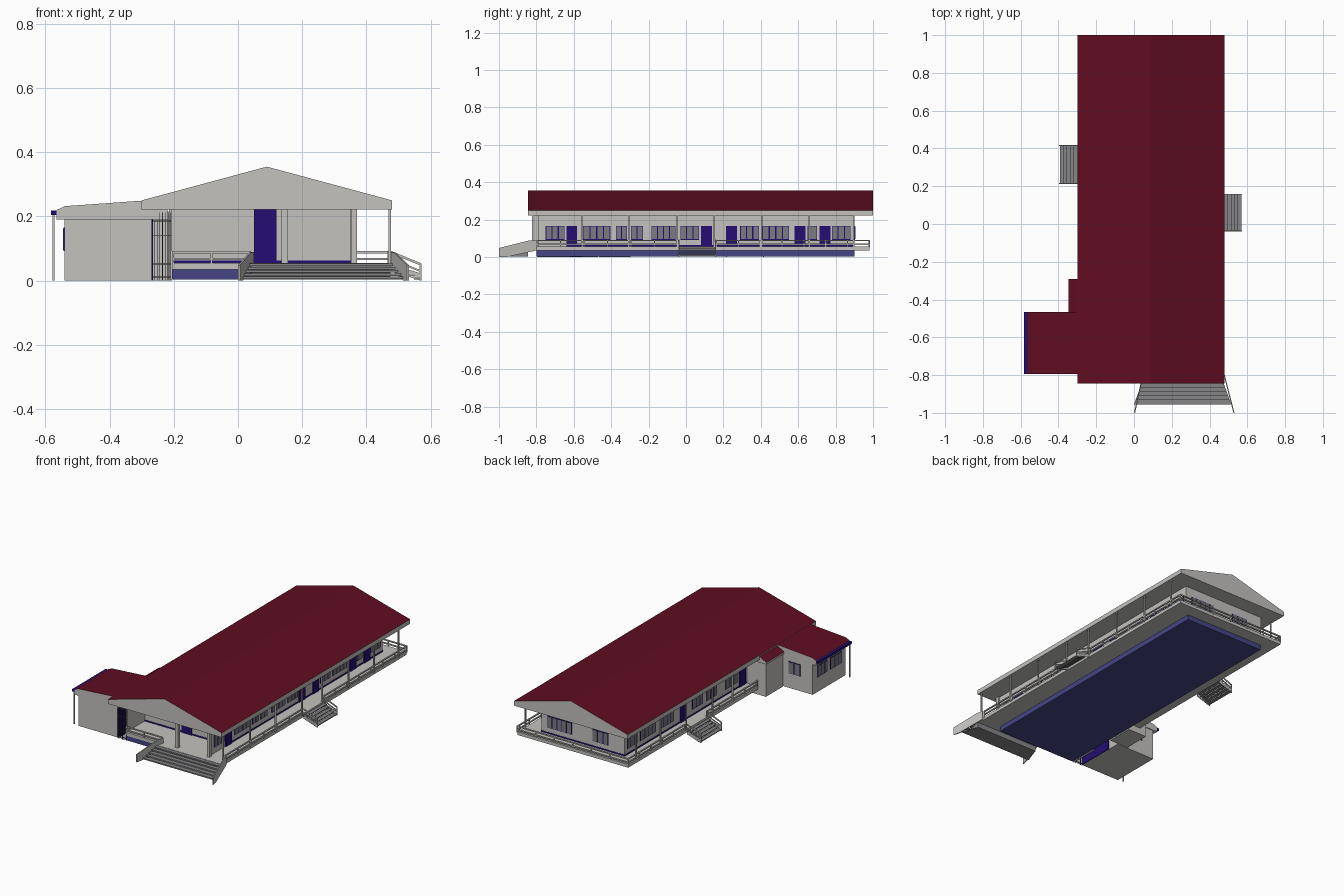
import bpy, bmesh
from mathutils import Vector

cube = bpy.data.objects.get("Cube")
if cube:
    bpy.data.objects.remove(cube)


def material(name, rgb):
    m = bpy.data.materials.new(name)
    m.use_nodes = True
    m.diffuse_color = (*rgb, 1)
    m.node_tree.nodes["Principled BSDF"].inputs["Base Color"].default_value = (*rgb, 1)
    return m


WALL = material("wall grey", (0.55, 0.54, 0.52))
RED = material("roof red", (0.115, 0.004, 0.015))
DOOR = material("door blue", (0.018, 0.004, 0.17))
BASE = material("base blue", (0.06, 0.06, 0.24))
STEP = material("step grey", (0.24, 0.24, 0.25))
GLASS = material("glass grey", (0.2, 0.2, 0.22))
IRON = material("iron dark", (0.04, 0.04, 0.045))


def finish(name, bm, *mats, rule=None):
    bmesh.ops.recalc_face_normals(bm, faces=bm.faces)
    bm.normal_update()
    if rule:
        for f in bm.faces:
            f.material_index = rule(f)
    me = bpy.data.meshes.new(name)
    bm.to_mesh(me)
    bm.free()
    for m in mats:
        me.materials.append(m)
    ob = bpy.data.objects.new(name, me)
    bpy.context.collection.objects.link(ob)
    return ob


def add_prism(bm, points, offset):
    """Extrude a closed outline along an offset."""
    face = bm.faces.new([bm.verts.new(p) for p in points])
    out = bmesh.ops.extrude_face_region(bm, geom=[face])
    top = [v for v in out["geom"] if isinstance(v, bmesh.types.BMVert)]
    bmesh.ops.translate(bm, verts=top, vec=offset)
    # keep the cap that extrusion may have left out
    if face.is_valid is False:
        bm.faces.new([v for v in bm.verts[-2 * len(points):-len(points)]])


def boxes(name, mat, *spans):
    """Each span is x0, x1, y0, y1, z0, z1."""
    bm = bmesh.new()
    for x0, x1, y0, y1, z0, z1 in spans:
        add_prism(bm, [(x0, y0, z0), (x1, y0, z0), (x1, y1, z0), (x0, y1, z0)], (0, 0, z1 - z0))
    return finish(name, bm, mat)


def prism(name, points, offset, *mats, rule=None):
    bm = bmesh.new()
    add_prism(bm, points, offset)
    return finish(name, bm, *mats, rule=rule)


def roof(name, profile, y0, y1):
    prism(name, [(x, y0, z) for x, z in profile], (0, y1 - y0, 0), WALL, RED,
          rule=lambda f: int(f.normal.z > 0.1))


def plate(axis, at, out, a, b, z0, z1, t):
    """Thin panel span on a wall; out is the side it faces."""
    lo, hi = sorted((at, at + out * t))
    return (lo, hi, a, b, z0, z1) if axis == "x" else (a, b, lo, hi, z0, z1)


def window(name, axis, at, out, a, b, z0=0.092, z1=0.165):
    boxes(name + "_frame", DOOR, plate(axis, at, out, a, b, z0, z1, 0.003))
    n = max(1, round((b - a) / 0.035))
    w = (b - a) / n
    boxes(name + "_panes", GLASS, *[plate(axis, at, out, a + i * w + 0.003, a + (i + 1) * w - 0.003,
                                          z0 + 0.003, z1 - 0.003, 0.005) for i in range(n)])


def door(name, axis, at, out, a, b, top=0.165):
    boxes(name, DOOR, plate(axis, at, out, a, b, 0.055, top, 0.006))


# Main roof, side wing roofs
roof("main_roof", [(-0.3, 0.222), (0.48, 0.222), (0.48, 0.25), (0.09, 0.355), (-0.3, 0.25)], -0.845, 1.0)
roof("wing_roof", [(-0.565, 0.19), (-0.22, 0.19), (-0.22, 0.249), (-0.3, 0.249), (-0.54, 0.232), (-0.565, 0.22)],
     -0.795, -0.465)
roof("store_roof", [(-0.348, 0.205), (-0.22, 0.205), (-0.22, 0.249), (-0.3, 0.243), (-0.348, 0.217)], -0.468, -0.29)
boxes("wing_gutter", DOOR, (-0.582, -0.565, -0.795, -0.465, 0.205, 0.218))
boxes("wing_downpipe", WALL, (-0.577, -0.571, -0.785, -0.779, 0, 0.21))

# Base, deck and walls
boxes("base", BASE, (-0.206, 0.345, -0.8, 0.9, 0.004, 0.036))
boxes("deck", WALL, (-0.206, 0.47, -0.805, 0.98, 0.035, 0.055), (-0.29, -0.206, -0.29, 0.98, 0.035, 0.055),
      (0.04, 0.47, -0.845, -0.805, 0.035, 0.055))
boxes("main_walls", WALL, (-0.21, 0.36, -0.62, 0.9, 0.05, 0.223), (0.35, 0.36, -0.79, -0.62, 0.05, 0.223),
      (-0.215, -0.205, -0.79, -0.62, 0.0, 0.223))
boxes("skirting", DOOR, (-0.212, 0.362, -0.622, 0.902, 0.055, 0.063))
boxes("wing_walls", WALL, (-0.54, -0.27, -0.79, -0.47, 0, 0.2))
boxes("store_walls", WALL, (-0.34, -0.21, -0.465, -0.297, 0, 0.215))
boxes("porch_columns", WALL, (0.135, 0.155, -0.81, -0.79, 0.055, 0.223), (0.354, 0.37, -0.81, -0.788, 0.055, 0.223))

# Barred gate beside the wing
boxes("passage_panel", DOOR, (-0.27, -0.265, -0.788, -0.55, 0.0, 0.2))
boxes("gate_bars", IRON, *[(-0.27 + i * 0.0085, -0.268 + i * 0.0085, -0.797, -0.793, 0, 0.188 if i < 3 else 0.212)
                           for i in range(8)],
      *[(-0.27, -0.208, -0.797, -0.793, z, z + 0.003) for z in (0.01, 0.05, 0.14, 0.185)])

# Windows and doors
right_windows = [(-0.75, -0.65), (-0.55, -0.405), (-0.375, -0.315), (-0.295, -0.23), (-0.185, -0.055),
                 (-0.03, 0.07), (0.29, 0.39), (0.41, 0.55), (0.65, 0.7), (0.78, 0.88)]
for i, (a, b) in enumerate(right_windows):
    window(f"east_window_{i}", "x", 0.36, 1, a, b)
for i, a in enumerate((-0.64, 0.08, 0.215, 0.58, 0.715)):
    door(f"east_door_{i}", "x", 0.36, 1, a, a + 0.058)
for i, (a, b) in enumerate([(0.78, 0.88), (0.6, 0.75), (0.42, 0.56), (0.14, 0.24), (0.0, 0.1), (-0.2, -0.08)]):
    window(f"west_window_{i}", "x", -0.21, -1, a, b)
for i, a in enumerate((0.3, -0.28)):
    door(f"west_door_{i}", "x", -0.21, -1, a, a + 0.06)
window("back_window_wide", "y", 0.9, 1, 0.153, 0.317)
window("back_window_small", "y", 0.9, 1, -0.1, 0.01)
window("wing_window_0", "x", -0.54, -1, -0.61, -0.515)
window("wing_window_1", "x", -0.54, -1, -0.75, -0.64)
window("wing_back_window", "y", -0.47, 1, -0.456, -0.375)
door("front_door", "y", -0.62, -1, 0.05, 0.12, 0.222)

# Veranda posts
post_y = (-0.82, -0.556, -0.305, -0.048, 0.15, 0.406, 0.658, 0.898)
boxes("veranda_posts", WALL, *[(x - 0.004, x + 0.004, y - 0.004, y + 0.004, 0.05, 0.225)
                               for x, ys in ((0.472, post_y), (-0.286, post_y[3:])) for y in ys])

# Railings: each run is x0, x1, y0, y1
runs = [(0.466, 0.474, -0.8, -0.04), (0.466, 0.474, 0.16, 0.984), (-0.292, 0.474, 0.976, 0.984),
        (-0.292, -0.284, 0.42, 0.984), (-0.292, -0.284, -0.29, 0.21), (-0.206, 0.04, -0.806, -0.798)]
boxes("railings", WALL, *[(*r, z, z + h) for r in runs for z, h in ((0.085, 0.007), (0.064, 0.007))])
supports = []
for x0, x1, y0, y1 in runs:
    n = max(2, round(max(x1 - x0, y1 - y0) / 0.125))
    for i in range(n + 1):
        x, y = x0 + (x1 - x0 - 0.006) * i / n, y0 + (y1 - y0 - 0.006) * i / n
        supports.append((x, x + 0.006, y, y + 0.006, 0.05, 0.088))
boxes("railing_supports", WALL, *supports)

# Flared front stairs with sloping side walls
bm = bmesh.new()
for i in range(5):
    z, ya, yb = 0.045 - i * 0.01, -0.845 - i * 0.022, -0.867 - i * 0.022
    fa, fb = i * 0.008, (i + 1) * 0.008
    add_prism(bm, [(0.04 - fa, ya, z), (0.475 + fa, ya, z), (0.475 + fb, yb, z), (0.04 - fb, yb, z)], (0, 0, 0.008))
add_prism(bm, [(0.04, -0.845, 0.003), (0.475, -0.845, 0.003), (0.51, -0.95, 0.003), (0.005, -0.95, 0.003)],
          (0, 0, 0.003))
add_prism(bm, [(0.04, -0.845, 0.003), (0.04, -0.845, 0.045), (0.04, -0.95, 0.003)], (0.435, 0, 0))
finish("front_steps", bm, STEP)
for name, top, foot in (("left", 0.475, 0.526), ("right", 0.044, 0.0)):
    outline = [(top, -0.8, 0.035), (top, -0.8, 0.09), (top, -0.845, 0.087), (foot, -0.985, 0.052),
               (foot, -1.0, 0.048), (foot, -1.0, 0.0), (foot, -0.96, 0.0)]
    # lean every point onto one flared plane
    outline = [(top + (foot - top) * (-0.8 - y) / 0.2, y, z) for _, y, z in outline]
    prism(f"front_stair_wall_{name}", outline, (0.006, 0, 0), WALL)


# Side stairs with stringers and handrails
def side_stairs(name, x, out, y0, y1):
    treads = []
    for i in range(5):
        a, b = sorted((x + out * i * 0.018, x + out * (i * 0.018 + 0.021)))
        treads.append((a, b, y0, y1, 0.044 - i * 0.01, 0.05 - i * 0.01))
    boxes(name + "_treads", STEP, *treads)
    bm = bmesh.new()
    for y in (y0, y1 - 0.005):
        for za, zb, h in ((0.03, 0.0, 0.022), (0.085, 0.046, 0.008), (0.064, 0.026, 0.006)):
            add_prism(bm, [(x, y, za), (x + out * 0.095, y, zb), (x + out * 0.095, y, zb + h), (x, y, za + h)],
                      (0, 0.005, 0))
        add_prism(bm, [(x + out * 0.09, y, 0), (x + out * 0.096, y, 0), (x + out * 0.096, y, 0.052),
                       (x + out * 0.09, y, 0.052)], (0, 0.005, 0))
    finish(name + "_rails", bm, WALL)


side_stairs("east_stairs", 0.476, 1, -0.04, 0.16)
side_stairs("west_stairs", -0.3, -1, 0.213, 0.418)
